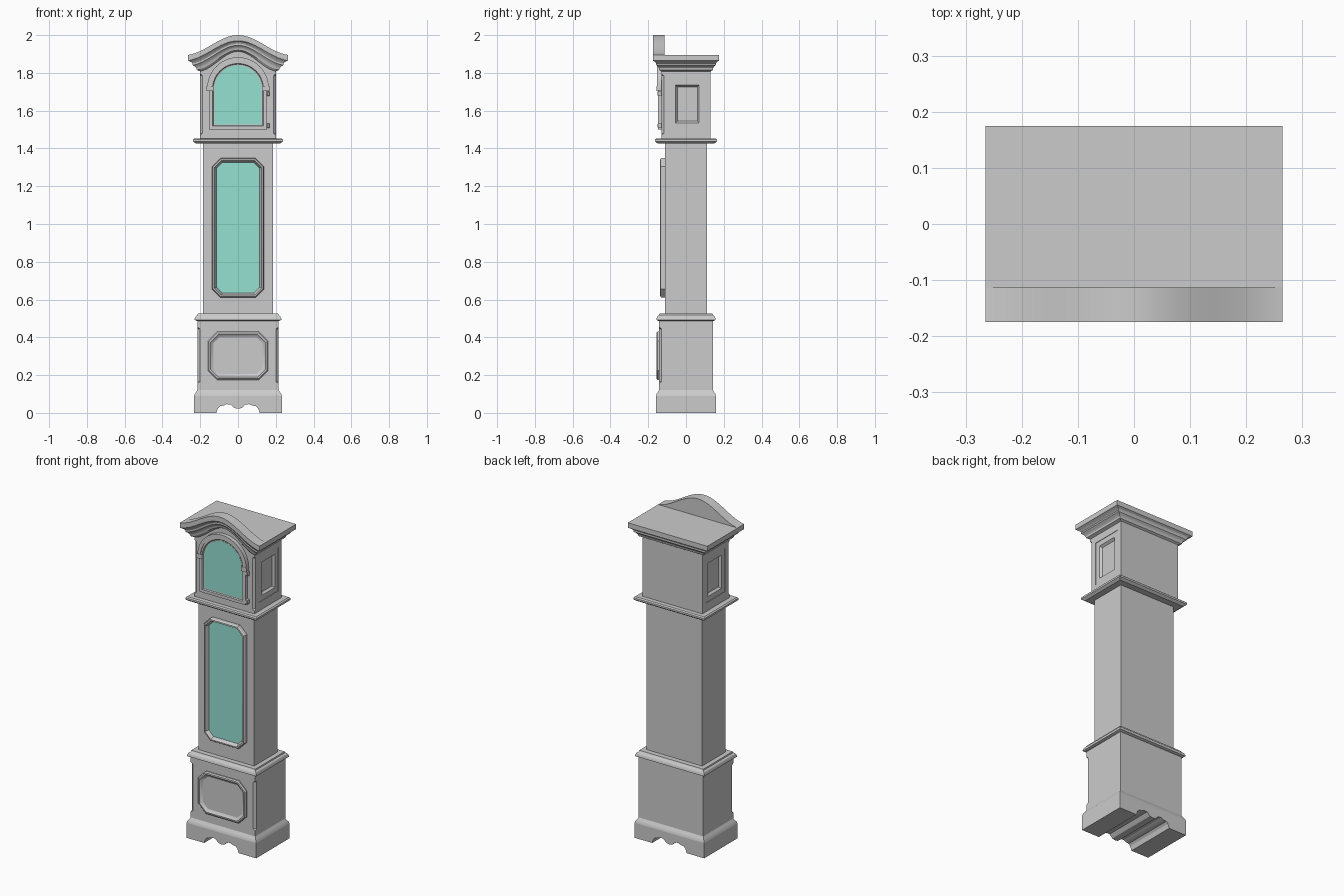
import bpy, bmesh, math
from mathutils import Vector

if "Cube" in bpy.data.objects:
    bpy.data.objects.remove(bpy.data.objects["Cube"])


def loft(name, rings, cap_start=True, cap_end=True):
    """Skin a list of equal-length closed rings of points."""
    bm = bmesh.new()
    vs = [[bm.verts.new(p) for p in r] for r in rings]
    n = len(rings[0])
    for a, b in zip(vs, vs[1:]):
        for i in range(n):
            j = (i + 1) % n
            bm.faces.new((a[i], a[j], b[j], b[i]))
    if cap_start:
        bm.faces.new(vs[0][::-1])
    if cap_end:
        bm.faces.new(vs[-1])
    bmesh.ops.remove_doubles(bm, verts=bm.verts, dist=1e-5)
    bmesh.ops.dissolve_degenerate(bm, edges=bm.edges, dist=1e-5)
    bmesh.ops.recalc_face_normals(bm, faces=bm.faces)
    me = bpy.data.meshes.new(name)
    bm.to_mesh(me)
    bm.free()
    ob = bpy.data.objects.new(name, me)
    bpy.context.collection.objects.link(ob)
    return ob


def swell(t):
    """Height of the curved pediment, t = -1..1 across the front."""
    return 0.0425 * (1 + math.cos(math.pi * t)) + 0.02 * (1 - t * t)


def ring(hx, hy, z, c=0.0, n=1, f=0.0, yf=None):
    """Rectangle with chamfered front corners (c) and optional swelling front."""
    yf = -hy if yf is None else yf
    ts = [-1 + 2 * i / n for i in range(n + 1)]
    front = [(t * (hx - c), yf, z + f * swell(t)) for t in ts]
    return front + [(hx, yf + c, z), (hx, hy, z), (-hx, hy, z), (-hx, yf + c, z)]


def offset(poly, d):
    """Inset a counter-clockwise polygon by d with mitred corners."""
    if d == 0:
        return poly
    out = []
    for i, p in enumerate(poly):
        p = Vector(p)
        e1 = (p - Vector(poly[i - 1])).normalized()
        e2 = (Vector(poly[(i + 1) % len(poly)]) - p).normalized()
        n1, n2 = Vector((-e1.y, e1.x)), Vector((-e2.y, e2.x))
        out.append(tuple(p + (n1 + n2) * (d / (1 + n1.dot(n2)))))
    return out


def relief(name, poly, profile, place, cap_end=True):
    """Moulding round a polygon: profile is (inset, height) pairs."""
    return loft(name, [[place(u, v, h) for u, v in offset(poly, d)]
                       for d, h in profile], True, cap_end)


def on_front(y):
    return lambda u, v, h: (u, y - h, v)


def on_side(s, x):
    return lambda u, v, h: (s * (x + h), u, v)


def rect(x0, x1, z0, z1):
    return [(x0, z0), (x1, z0), (x1, z1), (x0, z1)]


def octagon(w, z0, z1, c):
    return [(-w + c, z0), (w - c, z0), (w, z0 + c), (w, z1 - c),
            (w - c, z1), (-w + c, z1), (-w, z1 - c), (-w, z0 + c)]


def arc(r, z, n=28):
    return [(r * math.cos(math.pi * i / n), z + r * math.sin(math.pi * i / n))
            for i in range(n + 1)]


def arched(w, z0, zs):
    return [(-w, z0), (w, z0)] + arc(w, zs)


glass = bpy.data.materials.new("glass_teal")
glass.diffuse_color = (0.3, 0.75, 0.65, 1)
glass.use_nodes = True
glass.node_tree.nodes["Principled BSDF"].inputs["Base Color"].default_value = glass.diffuse_color

# Plinth with shaped apron cut through front to back
half = [(0.02, 0.026), (0.03, 0.035), (0.04, 0.045), (0.06, 0.046), (0.075, 0.039),
        (0.095, 0.036), (0.106, 0.025), (0.115, 0), (0.232, 0), (0.232, 0.09)]
apron = [(0, 0.022)] + half + [(-x, z) for x, z in half[::-1]]
relief("plinth", apron, [(0, 0), (0, 0.316)], on_front(0.158))
loft("plinth_moulding", [ring(*r) for r in (
    (0.232, 0.158, 0.09), (0.229, 0.156, 0.1), (0.222, 0.149, 0.11), (0.215, 0.143, 0.122))])

# Base box with stopped chamfers on the front corners
loft("base_box", [ring(0.215, 0.143, z, c) for z, c in (
    (0.115, 0), (0.155, 0), (0.165, 0.014), (0.445, 0.014), (0.455, 0), (0.495, 0))])
loft("base_moulding", [ring(*r) for r in (
    (0.215, 0.143, 0.486), (0.23, 0.157, 0.492), (0.23, 0.157, 0.498),
    (0.224, 0.151, 0.511), (0.215, 0.143, 0.518), (0.213, 0.14, 0.525))])
relief("base_panel", octagon(0.16, 0.175, 0.43, 0.05),
       [(0, 0), (0, 0.007), (0.006, 0.013), (0.014, 0.014), (0.02, 0.008), (0.03, 0.003)],
       on_front(0 - 0.143))

# Trunk and its glazed door
loft("trunk", [ring(0.185, 0.11, z) for z in (0.52, 1.435)])
door = octagon(0.137, 0.61, 1.35, 0.045)
relief("trunk_door_frame", door,
       [(0, 0), (0, 0.018), (0.005, 0.026), (0.013, 0.027), (0.018, 0.016), (0.024, 0.004)],
       on_front(-0.11), False)
ob = relief("trunk_door_glass", offset(door, 0.024), [(0, 0.001), (0, 0.006)], on_front(-0.11))
ob.data.materials.append(glass)

# Hood base moulding
loft("hood_base_moulding", [ring(*r) for r in (
    (0.222, 0.148, 1.425), (0.23, 0.156, 1.431), (0.237, 0.163, 1.436),
    (0.237, 0.163, 1.447), (0.23, 0.156, 1.453))])

# Hood box with chamfered corners and sunk side panels
hood = loft("hood_box", [ring(0.2, 0.13, z, c) for z, c in (
    (1.445, 0), (1.47, 0), (1.48, 0.013), (1.785, 0.013), (1.795, 0), (1.8, 0))])
for s in (-1, 1):
    cut = relief("side_panel_cutter", rect(-0.085, 0.1, 1.505, 1.765),
                 [(0, 0.02), (0, -0.003), (0.03, -0.003), (0.04, -0.016)], on_side(s, 0.2))
    cut.hide_render = True
    mod = hood.modifiers.new("side_panel", "BOOLEAN")
    mod.operation, mod.solver, mod.object = "DIFFERENCE", "EXACT", cut
    bpy.context.view_layer.objects.active = hood
    bpy.ops.object.modifier_apply(modifier=mod.name)
    bpy.data.objects.remove(cut)

# Cornice, swept over the swelling front, flat behind the pediment
N = 48
layers = [(0.2, 0.13, 1.8), (0.2, 0.13, 1.808), (0.218, 0.142, 1.815), (0.22, 0.144, 1.825),
          (0.227, 0.148, 1.833), (0.24, 0.158, 1.841), (0.24, 0.158, 1.85),
          (0.248, 0.163, 1.858), (0.265, 0.175, 1.865), (0.265, 0.175, 1.895)]
rings = [ring(*l, n=N, f=min(i, 1)) for i, l in enumerate(layers)]
rings += [ring(0.265, 0.175, 1.895, n=N, f=f, yf=-0.113) for f in (1, 0)]
loft("cornice", rings)

# Arched hood door with glass
face = arched(0.153, 1.5, 1.715)
relief("hood_door_frame", face,
       [(0, 0), (0, 0.018), (0.018, 0.018), (0.022, 0.012), (0.028, 0.011)],
       on_front(-0.13), False)
ob = relief("hood_door_glass", offset(face, 0.028), [(0, 0.001), (0, 0.012)], on_front(-0.13))
ob.data.materials.append(glass)

# Moulding over the arch, with capitals and hinges
relief("arch_moulding", arc(0.163, 1.72) + arc(0.143, 1.72)[::-1],
       [(0, 0), (0, 0.024)], on_front(-0.13))
for s, side in ((-1, "left"), (1, "right")):
    x = s * 0.148
    relief("capital_" + side, rect(x - 0.018, x + 0.018, 1.703, 1.73),
           [(0.004, 0), (0.004, 0.022), (0, 0.022), (0, 0.026), (0.005, 0.026)], on_front(-0.13))
for z, pos in ((1.52, "lower"), (1.69, "upper")):
    relief("hinge_" + pos, rect(0.152, 0.168, z - 0.012, z + 0.012),
           [(0, 0), (0, 0.018), (0.003, 0.021)], on_front(-0.13))

# Smooth the curved surfaces, keep edges sharp
bpy.ops.object.select_all(action="SELECT")
bpy.ops.object.shade_smooth_by_angle(angle=math.radians(25))
